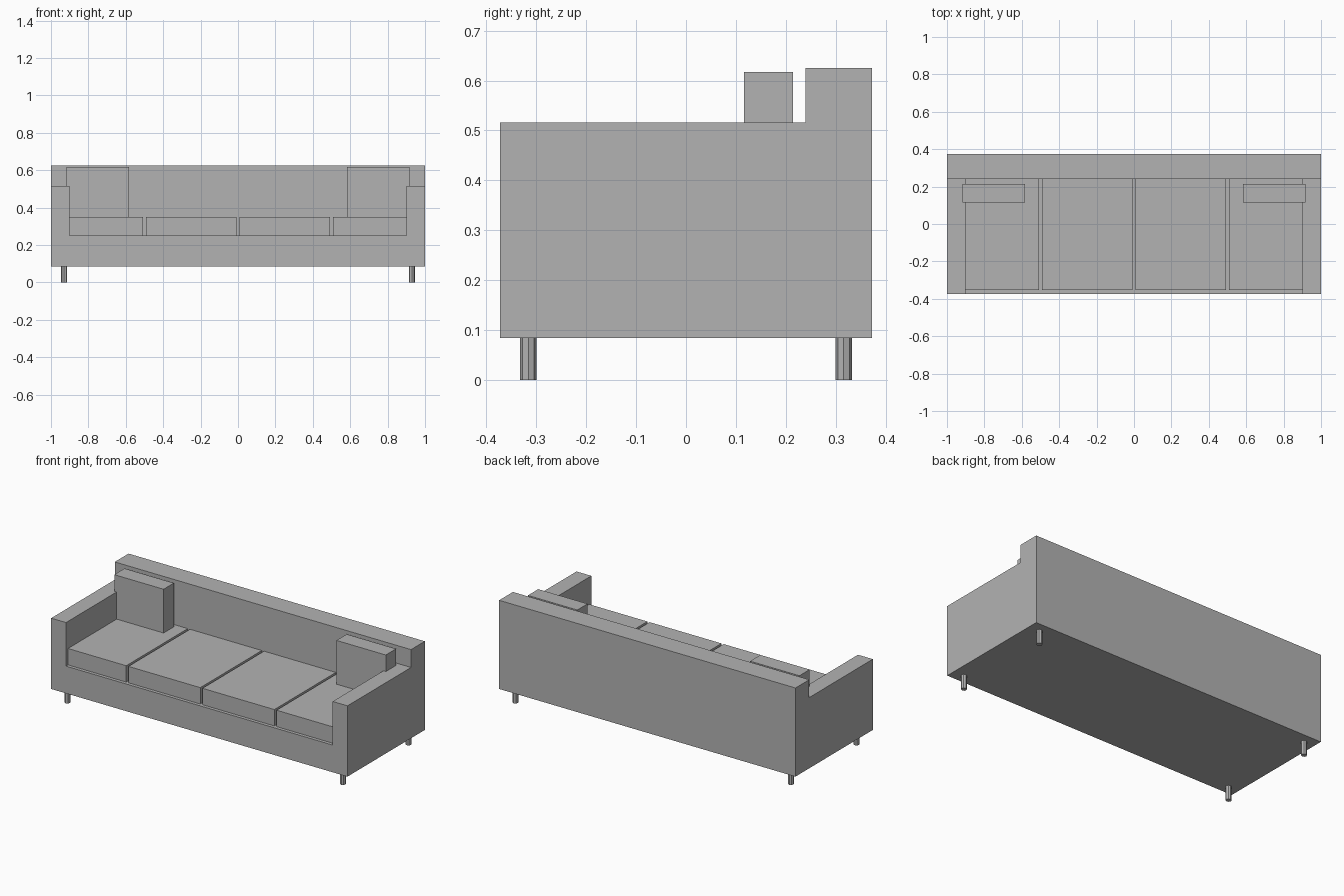
import bpy, bmesh, math

if "Cube" in bpy.data.objects:
    bpy.data.objects.remove(bpy.data.objects["Cube"])

grey = bpy.data.materials.new("grey fabric")
grey.diffuse_color = (0.45, 0.45, 0.45, 1)
grey.use_nodes = True
grey.node_tree.nodes["Principled BSDF"].inputs["Base Color"].default_value = grey.diffuse_color


def add_object(name, bm):
    bmesh.ops.recalc_face_normals(bm, faces=bm.faces)
    mesh = bpy.data.meshes.new(name)
    bm.to_mesh(mesh)
    bm.free()
    mesh.materials.append(grey)
    obj = bpy.data.objects.new(name, mesh)
    bpy.context.collection.objects.link(obj)
    return obj


def box(name, x, y, z):
    bm = bmesh.new()
    bmesh.ops.create_cube(bm, size=1)
    for v in bm.verts:
        for i, (lo, hi) in enumerate((x, y, z)):
            v.co[i] = hi if v.co[i] > 0 else lo
    return add_object(name, bm)


# Frame: side profile extruded across the width
DEPTH, BACK_Y, SEAT_Z = 0.373, 0.24, 0.25
profile = [(-DEPTH, 0.084), (DEPTH, 0.084), (DEPTH, 0.625),
           (BACK_Y, 0.625), (BACK_Y, 0.516), (-DEPTH, 0.516)]
bm = bmesh.new()
side = bm.faces.new([bm.verts.new((-1, y, z)) for y, z in profile])
ext = bmesh.ops.extrude_face_region(bm, geom=[side], use_keep_orig=True)
bmesh.ops.translate(bm, vec=(2, 0, 0),
                    verts=[g for g in ext["geom"] if isinstance(g, bmesh.types.BMVert)])
frame = add_object("sofa_frame", bm)

# Seat recess cut between the arms
cutter = box("seat_recess_cutter", (-0.9, 0.9), (-1, BACK_Y), (SEAT_Z, 1))
cutter.hide_render = True
cut = frame.modifiers.new("seat recess", 'BOOLEAN')
cut.operation = 'DIFFERENCE'
cut.solver = 'EXACT'
cut.object = cutter
bpy.context.view_layer.objects.active = frame
bpy.ops.object.modifier_apply(modifier=cut.name)
bpy.data.objects.remove(cutter)

# Four seat cushions, the outer ones tucked into the arms
for i in range(4):
    cx = -0.75 + 0.5 * i
    box(f"seat_cushion_{i + 1}", (cx - 0.2425, cx + 0.2425),
        (-0.353, BACK_Y + 0.01), (SEAT_Z, 0.35))

for s, label in ((-1, "left"), (1, "right")):
    # Throw pillow
    box(f"{label}_pillow", (s * 0.75 - 0.1665, s * 0.75 + 0.1665),
        (0.116, 0.215), (0.35, 0.617))
    # Legs
    for t, place in ((-1, "front"), (1, "back")):
        bm = bmesh.new()
        bmesh.ops.create_cone(bm, cap_ends=True, segments=8,
                              radius1=0.0166, radius2=0.0166, depth=0.084)
        leg = add_object(f"{place}_{label}_leg", bm)
        leg.location = (s * 0.93, t * 0.316, 0.042)
